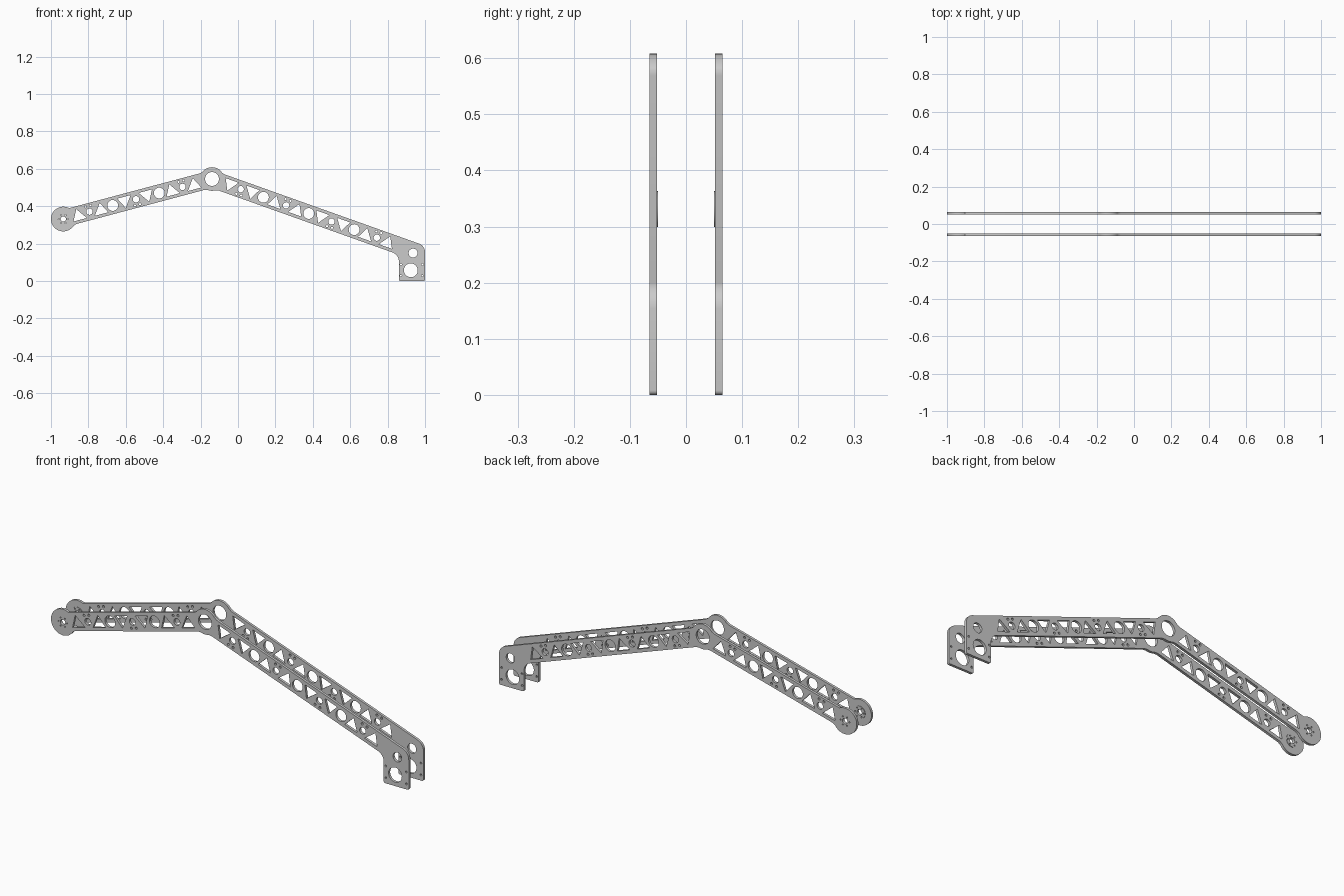
import bpy
from math import sin, cos, radians, asin, degrees

if "Cube" in bpy.data.objects:
    bpy.data.objects.remove(bpy.data.objects["Cube"])

# Key points in the front (x, z) plane
LEFT, APEX = (-0.934, 0.331), (-0.139, 0.545)
A_LEFT, A_RIGHT = 194.9, -19.6      # arm directions out of the apex, degrees
R_LEFT, R_APEX, HALF = 0.066, 0.063, 0.046


def arc(c, r, a0, a1, n=24):
    return [(c[0] + r * cos(radians(a0 + (a1 - a0) * i / n)),
             c[1] + r * sin(radians(a0 + (a1 - a0) * i / n))) for i in range(n + 1)]


def hole(x, z, r, n=32):
    return arc((x, z), r, 0, 360 - 360 / n, n - 1)


def on_arm(ang, d, off):
    """Point at distance d along an arm from the apex, off = height above its centre line."""
    a = radians(ang)
    s = 1 if cos(a) > 0 else -1
    return (APEX[0] + d * cos(a) - s * off * sin(a), APEX[1] + d * sin(a) + s * off * cos(a))


def outline():
    ka = degrees(asin(HALF / R_APEX)) - 4
    kl = degrees(asin(HALF / R_LEFT)) + 3
    pts = arc(LEFT, R_LEFT, A_LEFT - 180 - kl + 360, A_LEFT - 180 + kl, 48)
    pts.append(on_arm(A_LEFT, 0.765, HALF))
    pts.append(on_arm(A_LEFT, 0.056, HALF))
    pts += arc(APEX, R_APEX, A_LEFT - ka - 10, A_RIGHT + ka + 10, 32)
    pts.append(on_arm(A_RIGHT, 0.056, HALF))
    pts += arc((0.95, 0.153), 0.05, 90 + A_RIGHT, 0, 16)      # shoulder of the foot
    pts += arc((0.992, 0.008), 0.008, 0, -90, 4)
    pts += arc((0.868, 0.008), 0.008, -90, -180, 4)
    pts += arc((0.81, 0.105), 0.05, 0, 90 + A_RIGHT, 16)      # inner fillet
    pts.append(on_arm(A_RIGHT, 0.056, -HALF))
    pts += arc(APEX, R_APEX, A_RIGHT - ka - 10, A_LEFT - 360 + ka + 10, 16)
    pts.append(on_arm(A_LEFT, 0.056, -HALF))
    pts.append(on_arm(A_LEFT, 0.765, -HALF))
    return pts


def truss(ang, count, first_up):
    """Lightening pattern: triangle, small hole, triangle, big hole, repeated."""
    loops = []
    for i in range(count):
        d = 0.163 + 0.2575 * i
        up = first_up if i % 2 == 0 else -first_up
        loops.append(hole(*on_arm(ang, d, 0), 0.017))
        for s in (-1, 1):
            t = d + s * 0.059
            loops.append([on_arm(ang, t - 0.037, -0.029 * up),
                          on_arm(ang, t + 0.037, -0.029 * up),
                          on_arm(ang, t + s * 0.006, 0.031 * up)])
            loops.append(hole(*on_arm(ang, d + s * 0.014, 0.031 * up), 0.006, 12))
        if i < count - 1:
            loops.append(hole(*on_arm(ang, d + 0.12875, 0), 0.029))
    return loops


def plate(name, loops, y, thick):
    cu = bpy.data.curves.new(name, 'CURVE')
    cu.dimensions, cu.fill_mode, cu.extrude = '2D', 'BOTH', thick / 2
    for pts in loops:
        sp = cu.splines.new('POLY')
        sp.points.add(len(pts) - 1)
        for p, (x, z) in zip(sp.points, pts):
            p.co = (x, z, 0, 1)
        sp.use_cyclic_u = True
    ob = bpy.data.objects.new(name, cu)
    bpy.context.collection.objects.link(ob)
    ob.rotation_euler[0] = radians(90)
    ob.location.y = y
    bpy.ops.object.select_all(action='DESELECT')
    ob.select_set(True)
    bpy.context.view_layer.objects.active = ob
    bpy.ops.object.convert(target='MESH')
    bpy.ops.object.shade_smooth_by_angle(angle=radians(30))


# Bearing holes at the left end: centre bore and ring of bolts
bearing = [hole(*LEFT, 0.014)] + [hole(x, z, 0.0035, 10) for x, z in hole(*LEFT, 0.024, 6)]

# Foot holes
foot = [hole(0.936, 0.149, 0.024), hole(0.924, 0.057, 0.037)]
foot += [hole(x, z, 0.005, 12) for x in (0.871, 0.986) for z in (0.028, 0.088)]

holes = bearing + foot + [hole(*APEX, 0.037)] + truss(A_LEFT, 3, 1) + truss(A_RIGHT, 4, -1)

# Two mirrored side plates, each with a boss on its inner face
for side, s in (("front", -1), ("back", 1)):
    plate(side + "_arm_plate", [outline()] + holes, s * 0.0585, 0.013)
    plate(side + "_bearing_boss", [hole(*LEFT, 0.032)] + bearing, s * 0.051, 0.003)
